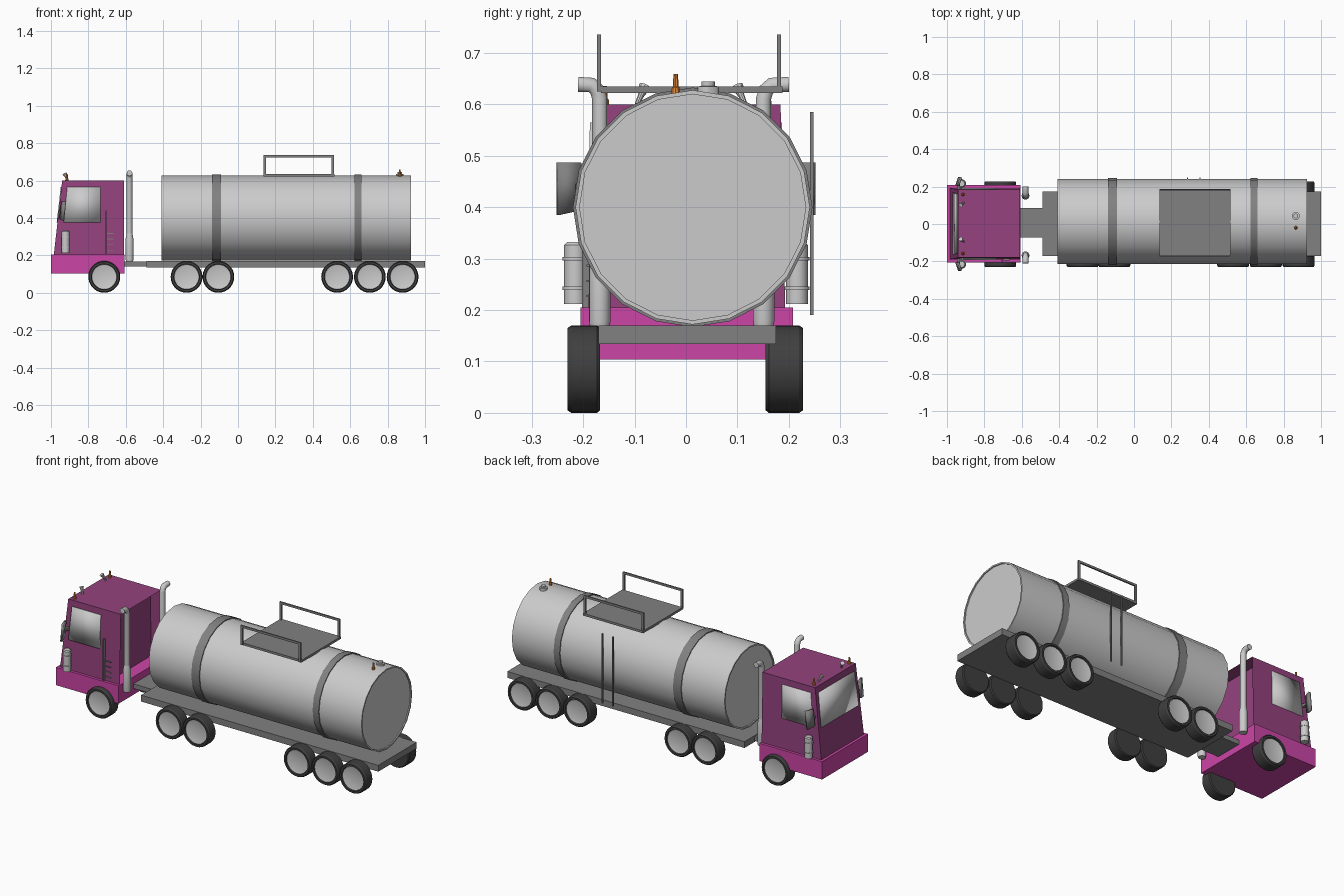
import bpy, bmesh, math
from mathutils import Vector

if "Cube" in bpy.data.objects:
    bpy.data.objects.remove(bpy.data.objects["Cube"])


def material(name, rgb):
    m = bpy.data.materials.new(name)
    m.diffuse_color = (*rgb, 1)
    m.use_nodes = True
    m.node_tree.nodes["Principled BSDF"].inputs["Base Color"].default_value = m.diffuse_color
    return m


PAINT = material("cab_paint", (0.30, 0.055, 0.21))
BRIGHT = material("bumper_paint", (0.60, 0.06, 0.38))
STEEL = material("frame_grey", (0.22, 0.22, 0.22))
RUBBER = material("rubber", (0.05, 0.05, 0.05))
ORANGE = material("beacon_orange", (0.75, 0.25, 0.04))


def finish(bm, name, mat):
    bmesh.ops.remove_doubles(bm, verts=bm.verts, dist=1e-5)
    bmesh.ops.recalc_face_normals(bm, faces=bm.faces)
    me = bpy.data.meshes.new(name)
    bm.to_mesh(me)
    bm.free()
    ob = bpy.data.objects.new(name, me)
    bpy.context.collection.objects.link(ob)
    if mat:
        me.materials.append(mat)
    return ob


def tapered(name, bottom, top, z0, z1, mat=None, recess=None):
    """Block between two rectangles (x0, x1, y0, y1); recess = (inset, depth) on the +x face."""
    bm = bmesh.new()
    rings = []
    for (x0, x1, y0, y1), z in ((bottom, z0), (top, z1)):
        rings.append([bm.verts.new(p) for p in ((x0, y0, z), (x1, y0, z), (x1, y1, z), (x0, y1, z))])
    a, b = rings
    bm.faces.new(a)
    bm.faces.new(b)
    sides = [bm.faces.new((a[i], a[(i + 1) % 4], b[(i + 1) % 4], b[i])) for i in range(4)]
    if recess:
        bmesh.ops.inset_region(bm, faces=[sides[1]], thickness=recess[0])
        for v in sides[1].verts:
            v.co.x -= recess[1]
    return finish(bm, name, mat)


def box(name, x0, x1, y0, y1, z0, z1, mat=None):
    return tapered(name, (x0, x1, y0, y1), (x0, x1, y0, y1), z0, z1, mat)


def lathe(name, profile, loc, axis=(0, 0, 1), sides=24, mat=None):
    """Revolve (radius, height) points around an axis."""
    bm = bmesh.new()
    q = Vector((0, 0, 1)).rotation_difference(Vector(axis))
    rings = []
    for r, h in profile:
        ring = []
        for i in range(sides):
            t = 2 * math.pi * i / sides
            p = Vector((r * math.cos(t), r * math.sin(t), h))
            ring.append(bm.verts.new(q @ p + Vector(loc)))
        rings.append(ring)
    for a, b in zip(rings, rings[1:]):
        for i in range(sides):
            j = (i + 1) % sides
            bm.faces.new((a[i], a[j], b[j], b[i]))
    return finish(bm, name, mat)


def panel(name, pts, mat=None, thick=0.008):
    bm = bmesh.new()
    bm.faces.new([bm.verts.new(p) for p in pts])
    ob = finish(bm, name, mat)
    mod = ob.modifiers.new("thickness", "SOLIDIFY")
    mod.thickness, mod.offset = thick, 0
    return ob


def tube(name, pts, radius, mat=None, res=3):
    cu = bpy.data.curves.new(name, "CURVE")
    cu.dimensions = "3D"
    cu.bevel_depth, cu.bevel_resolution, cu.use_fill_caps = radius, res, True
    sp = cu.splines.new("POLY")
    sp.points.add(len(pts) - 1)
    for p, co in zip(sp.points, pts):
        p.co = (*co, 1)
    sp.use_smooth = True
    ob = bpy.data.objects.new(name, cu)
    bpy.context.collection.objects.link(ob)
    if mat:
        cu.materials.append(mat)
    return ob


# tank with rimmed ends, and its straps
TY, TZ, TR = 0.013, 0.4, 0.228
L = 1.335
lathe("tank", [(0, 0.006), (TR - 0.008, 0.006), (TR - 0.008, 0), (TR, 0),
               (TR, L), (TR - 0.008, L), (TR - 0.008, L - 0.006), (0, L - 0.006)],
      (-0.41, TY, TZ), (1, 0, 0), 20)
for n, (x0, x1) in enumerate(((-0.14, -0.09), (0.622, 0.66))):
    w, ro, ri = x1 - x0, TR + 0.005, TR - 0.004
    lathe(f"tank_strap_{n}", [(ri, 0), (ro, 0), (ro, w), (ri, w)], (x0, TY, TZ), (1, 0, 0), 20, STEEL)

# top platform with two handrails
box("platform", 0.137, 0.515, -0.165, 0.188, 0.622, 0.635, STEEL)
for side, y in (("right", -0.169), ("left", 0.181)):
    for x in (0.143, 0.507):
        box(f"rail_post_{side}", x - 0.006, x + 0.006, y - 0.004, y + 0.004, 0.625, 0.725, STEEL)
    box(f"rail_bar_{side}", 0.137, 0.513, y - 0.004, y + 0.004, 0.724, 0.736, STEEL)

# ladder uprights on the tank side
for x in (0.287, 0.353):
    box("ladder_upright", x - 0.003, x + 0.003, 0.241, 0.248, 0.19, 0.585, STEEL)

# filler cap and rear beacon
lathe("filler_cap", [(0, -0.02), (0.021, -0.02), (0.021, 0.005), (0.013, 0.006), (0.013, 0.015), (0, 0.015)],
      (0.865, 0.043, 0.63), sides=12)
BEACON = [(0, 0), (0.009, 0), (0.008, 0.012), (0.006, 0.014), (0.0045, 0.038), (0, 0.038)]
lathe("rear_beacon", BEACON, (0.865, -0.02, 0.621), sides=10, mat=ORANGE)

# chassis
box("trailer_frame", -0.49, 1.0, -0.17, 0.175, 0.134, 0.17, STEEL)
box("coupling_beam", -0.63, -0.45, -0.073, 0.085, 0.14, 0.166, STEEL)

# wheels: tyre with a recessed pale hub and nuts
for n, x in enumerate((-0.715, -0.275, -0.105, 0.53, 0.705, 0.88)):
    for side, y, s, w in (("left", 0.155, 1, 0.073), ("right", -0.167, -1, 0.064)):
        lathe(f"tyre_{side}_{n}", [(0, 0), (0.08, 0), (0.085, 0.006), (0.085, w - 0.008), (0.08, w),
                                   (0.069, w), (0.067, w - 0.012), (0, w - 0.012)],
              (x, y, 0.085), (0, s, 0), 28, RUBBER)
        lathe(f"hub_{side}_{n}", [(0.067, w - 0.013), (0.066, w - 0.006), (0.058, w - 0.009), (0, w - 0.009)],
              (x, y, 0.085), (0, s, 0), 28)

# cab body, open recess at the back, and flared bumper skirt
tapered("cab_body", (-0.985, -0.61, -0.19, 0.193), (-0.94, -0.61, -0.18, 0.184), 0.2, 0.6, PAINT, (0.022, 0.07))
box("bumper_skirt", -1.0, -0.606, -0.205, 0.208, 0.104, 0.205, BRIGHT)


def face_x(z):
    return -0.985 + 0.045 * (z - 0.2) / 0.4


def side_y(z):
    return 0.192 - 0.01 * (z - 0.2) / 0.4


# windows
za, zb = 0.375, 0.565
panel("windscreen", [(face_x(za), -0.165, za), (face_x(za), 0.168, za),
                     (face_x(zb), 0.16, zb), (face_x(zb), -0.157, zb)])
for side, s in (("left", 1), ("right", -1)):
    panel(f"side_window_{side}", [(-0.932, s * side_y(za), za), (-0.735, s * side_y(za), za),
                                  (-0.735, s * side_y(zb), zb), (-0.913, s * side_y(zb), zb)])

    # wing mirror on a short arm
    panel(f"wing_mirror_{side}", [(-0.95, s * 0.205, 0.395), (-0.935, s * 0.25, 0.385),
                                  (-0.925, s * 0.25, 0.487), (-0.94, s * 0.205, 0.487)], STEEL, 0.012)
    box(f"mirror_arm_{side}", -0.945, -0.93, *sorted((s * 0.18, s * 0.215)), 0.43, 0.445, STEEL)

    # side canister with two bands
    lathe(f"canister_{side}", [(0, 0), (0.021, 0), (0.021, 0.027), (0.024, 0.027), (0.024, 0.034), (0.021, 0.034),
                               (0.021, 0.084), (0.024, 0.084), (0.024, 0.091), (0.021, 0.091),
                               (0.021, 0.115), (0.016, 0.12), (0, 0.12)],
          (-0.922, s * 0.216, 0.212), sides=16)

    # exhaust stack with outward elbow
    y = 0.151 if s > 0 else -0.168
    tip = 0.2 if s > 0 else -0.21
    tube(f"exhaust_{side}", [(-0.58, y, 0.17), (-0.58, y, 0.612), (-0.58, y + s * 0.005, 0.628),
                             (-0.58, y + s * 0.016, 0.638), (-0.58, tip, 0.639)], 0.0155)
    lathe(f"muffler_{side}", [(0, 0), (0.019, 0), (0.021, 0.01), (0.021, 0.12), (0.0155, 0.15)],
          (-0.58, y, 0.168), sides=16)

    # roof beacon and tilted roof horn
    lathe(f"roof_beacon_{side}", BEACON, (-0.915, s * 0.158, 0.598), sides=10, mat=ORANGE)
    lathe(f"roof_horn_{side}", [(0, 0), (0.005, 0), (0.006, 0.02), (0.012, 0.042), (0, 0.042)],
          (-0.91, 0.01 + s * 0.105, 0.6), (-0.4, -s * 0.35, 0.85), 10)

# side trim: grab bar and vent slats on the cab
box("grab_bar", -0.709, -0.703, -0.202, -0.186, 0.2, 0.44, STEEL)
for i in range(4):
    z = 0.225 + i * 0.03
    box("vent_slat", -0.7, -0.665, -0.194, -0.186, z, z + 0.004, STEEL)

# smooth the round parts, keep hard edges
bpy.ops.object.select_all(action="DESELECT")
for ob in bpy.context.scene.objects:
    if ob.type == "MESH":
        ob.select_set(True)
        bpy.context.view_layer.objects.active = ob
bpy.ops.object.shade_smooth_by_angle(angle=math.radians(30))
